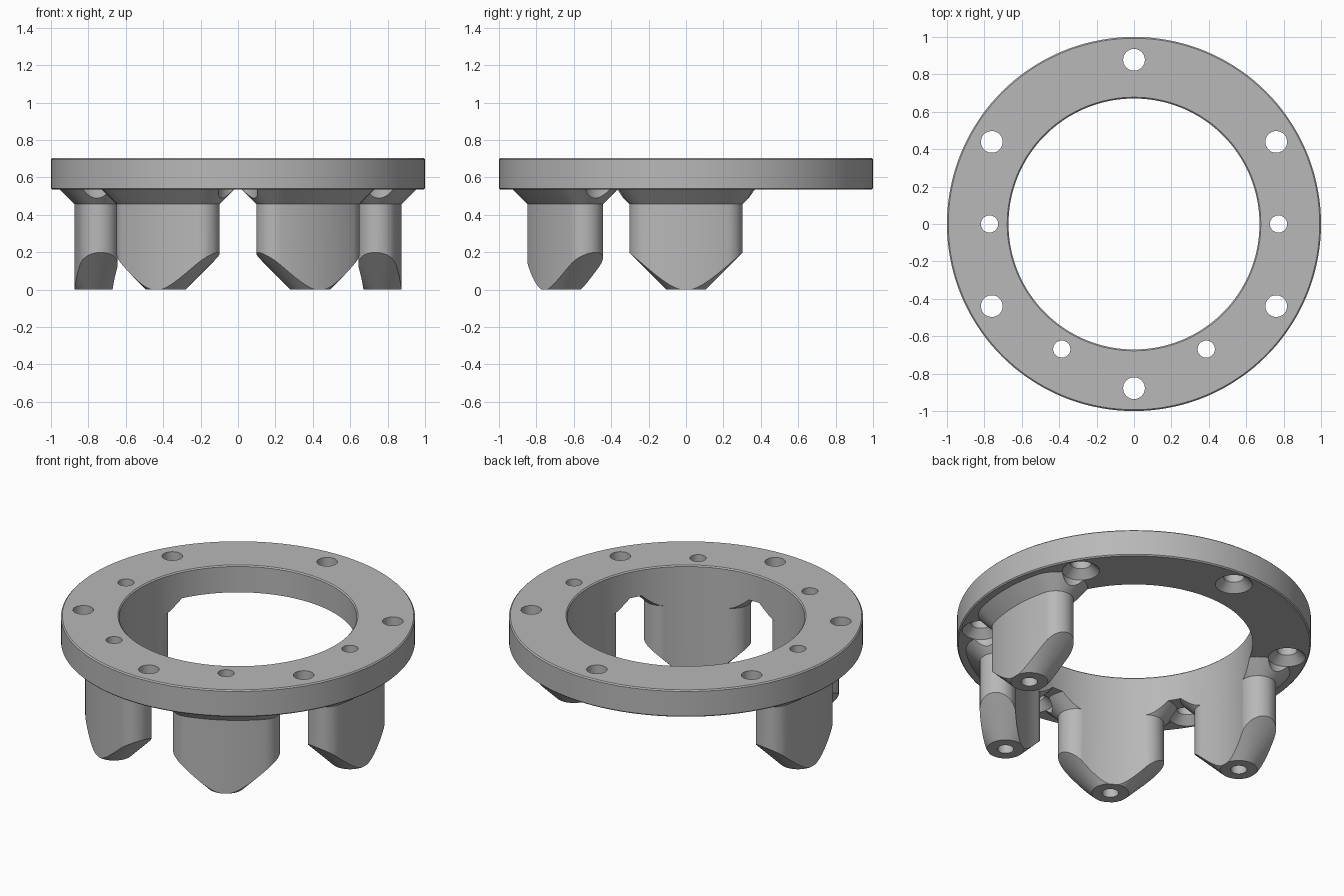
import bpy
import bmesh
from math import cos, sin, pi, radians

if "Cube" in bpy.data.objects:
    bpy.data.objects.remove(bpy.data.objects["Cube"], do_unlink=True)

TOP, UNDER, NECK = 0.703, 0.535, 0.457   # plate top, plate underside, foot flare start
MID, HALF = 0.7725, 0.1025               # foot centreline radius, half thickness
CHAMFER = 0.007

grey = bpy.data.materials.new("satin_grey")
grey.use_nodes = True
colour = (0.48, 0.48, 0.48, 1)
grey.diffuse_color = colour
grey.node_tree.nodes["Principled BSDF"].inputs["Base Color"].default_value = colour


def stack(name, loops):
    """Closed solid from a list of equal-length point loops, bottom to top."""
    bm = bmesh.new()
    rows = [[bm.verts.new(p) for p in loop] for loop in loops]
    n = len(rows[0])
    for low, high in zip(rows, rows[1:]):
        for i in range(n):
            j = (i + 1) % n
            bm.faces.new((low[i], low[j], high[j], high[i]))
    bm.faces.new(rows[0][::-1])
    bm.faces.new(rows[-1])
    bmesh.ops.recalc_face_normals(bm, faces=bm.faces)
    mesh = bpy.data.meshes.new(name)
    bm.to_mesh(mesh)
    bm.free()
    mesh.materials.append(grey)
    obj = bpy.data.objects.new(name, mesh)
    bpy.context.collection.objects.link(obj)
    return obj


def turned(name, profile, at=(0, 0), sides=48):
    """Turned solid from (radius, height) pairs."""
    turns = [2 * pi * i / sides for i in range(sides)]
    return stack(name, [[(at[0] + r * cos(a), at[1] + r * sin(a), z) for a in turns]
                        for r, z in profile])


def combine(target, tool, operation):
    mod = target.modifiers.new(operation.lower(), "BOOLEAN")
    mod.operation, mod.solver, mod.object = operation, "EXACT", tool
    bpy.context.view_layer.objects.active = target
    bpy.ops.object.modifier_apply(modifier=mod.name)
    bpy.data.objects.remove(tool, do_unlink=True)


def polar(radius, degrees):
    return radius * cos(radians(degrees)), radius * sin(radians(degrees))


def foot_outline(direction, grow, z, span=15, steps=20):
    """Curved slot outline with round ends; the bore trims its inner side."""
    points = []
    for i in range(1, 24):
        points.append((*polar(MID + HALF + grow, direction - span + 2 * span * i / 24), z))
    for side in (1, -1):
        cx, cy = polar(MID, direction + side * span)
        for i in range(steps + 1):
            turn = 180 * i / steps if side > 0 else 180 + 180 * i / steps
            dx, dy = polar(HALF + grow, direction + side * span + turn)
            points.append((cx + dx, cy + dy, z))
    return points


# Mounting plate, with fine chamfers on the rim
ring = turned("mounting_ring", [(1 - CHAMFER, UNDER), (1, UNDER + CHAMFER),
                                (1, TOP - CHAMFER), (1 - CHAMFER, TOP)], sides=144)

# Four feet: slot-shaped columns with flared necks and conical tips
feet = (180, 240, 300, 0)
for direction in feet:
    levels = ((0, -0.05), (0, NECK), (UNDER - NECK, UNDER), (UNDER - NECK, 0.6))
    foot = stack("foot", [foot_outline(direction, grow, z) for grow, z in levels])
    tip = turned("tip_cone", [(0.105, 0), (1.005, 0.9)], polar(MID, direction), 96)
    combine(foot, tip, "INTERSECT")
    combine(ring, foot, "UNION")

# Central bore, chamfered at the top
bore = turned("bore", [(0.671, -0.2), (0.671, TOP - CHAMFER), (0.771, TOP + 0.1 - CHAMFER)],
              sides=144)
combine(ring, bore, "DIFFERENCE")

# Six rim holes, countersunk from below and clearing the flares
for k in range(6):
    hole = turned("rim_hole", [(0.105, NECK - 0.05), (0.105, UNDER),
                               (0.058, UNDER + 0.047), (0.058, 1)],
                  polar(0.878, 30 + 60 * k))
    combine(ring, hole, "DIFFERENCE")

# Straight holes down through the feet
for direction in feet:
    hole = turned("foot_hole", [(0.046, -0.2), (0.046, 1)], polar(MID, direction))
    combine(ring, hole, "DIFFERENCE")

bpy.ops.object.select_all(action="DESELECT")
ring.select_set(True)
bpy.context.view_layer.objects.active = ring
bpy.ops.object.shade_smooth_by_angle(angle=radians(25))
